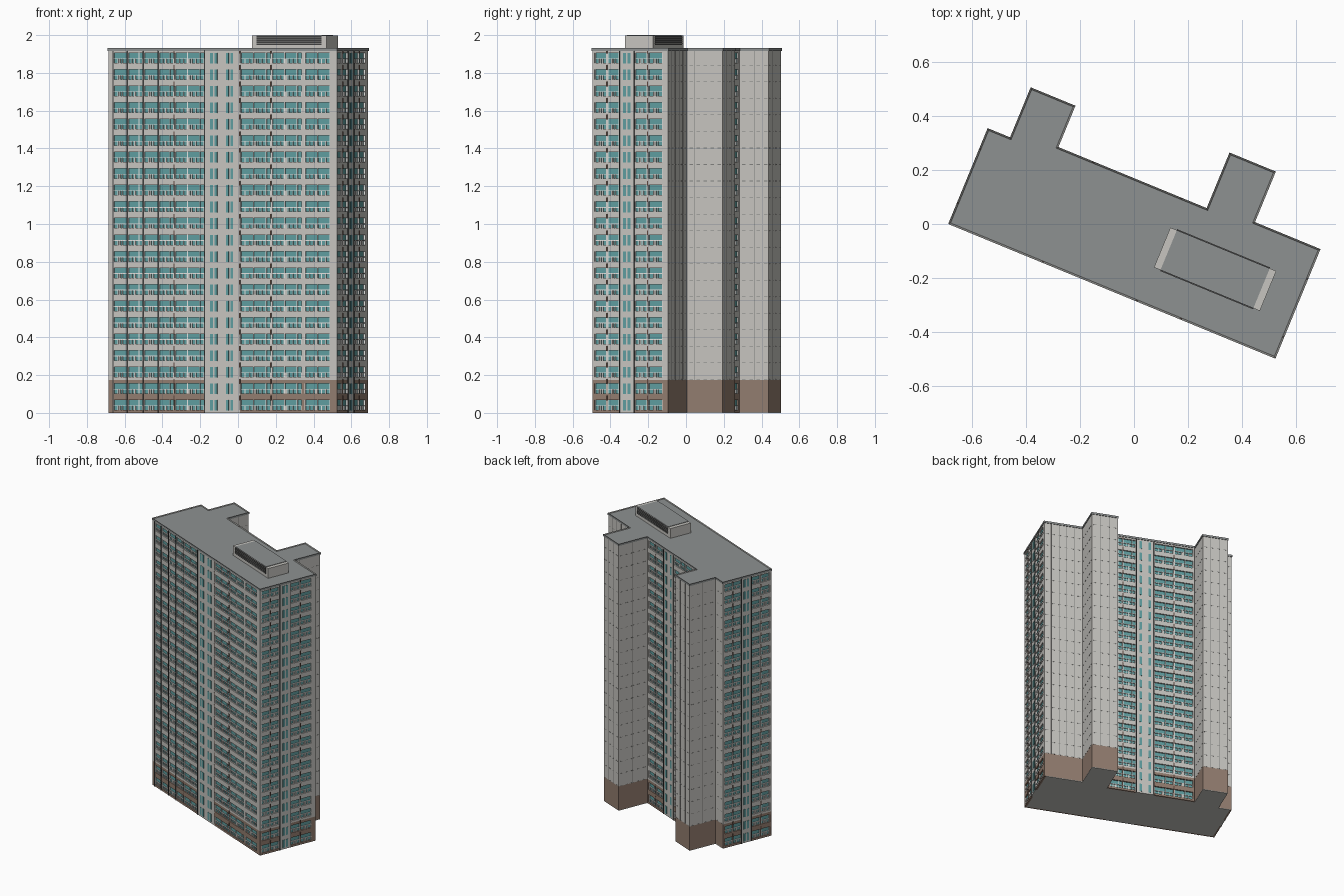
import bpy, bmesh, math
from mathutils import Matrix, Vector

if "Cube" in bpy.data.objects:
    bpy.data.objects.remove(bpy.data.objects["Cube"])

FLOORS, PITCH = 22, 0.0875
BASE, EAVES, LIP = 0.175, 1.92, 0.004
RECESS = 0.016
PLACE = Matrix.Translation((-0.69, 0, 0)) @ Matrix.Rotation(math.radians(-22.37), 4, 'Z')


def material(name, rgb):
    m = bpy.data.materials.new(name)
    m.use_nodes = True
    m.diffuse_color = (*rgb, 1)
    bsdf = next(n for n in m.node_tree.nodes if n.type == 'BSDF_PRINCIPLED')
    bsdf.inputs["Base Color"].default_value = (*rgb, 1)
    return m


WALL = material("pale grey wall", (0.57, 0.56, 0.53))
BROWN = material("brown base", (0.29, 0.205, 0.16))
GLASS = material("teal glass", (0.115, 0.34, 0.35))
WHITE = material("white frame", (0.78, 0.78, 0.76))
ROOF = material("roof grey", (0.27, 0.285, 0.285))
DARK = material("dark grey", (0.05, 0.05, 0.05))
RUST = material("dark brown", (0.11, 0.06, 0.045))
SEAM = material("seam grey", (0.22, 0.22, 0.21))

parts = {}


def part(name, mat):
    if name not in parts:
        parts[name] = (bmesh.new(), [mat])
    return parts[name][0]


class Face:
    """One straight facade: s runs along it, d points outward."""

    def __init__(self, start, end):
        self.o = Vector((*start, 0))
        run = Vector((*end, 0)) - self.o
        self.length = run.length
        self.t = run.normalized()
        self.n = Vector((self.t.y, -self.t.x, 0))

    def box(self, name, mat, s0, s1, d0, d1, z0, z1):
        c = self.o + self.t * (s0 + s1) / 2 + self.n * (d0 + d1) / 2
        c.z = (z0 + z1) / 2
        m = Matrix((self.t * (s1 - s0), self.n * (d1 - d0), Vector((0, 0, z1 - z0))))
        bmesh.ops.create_cube(part(name, mat), size=1,
                              matrix=Matrix.Translation(c) @ m.transposed().to_4x4())

    def wall(self, s0, s1, z0, z1, brown=True):
        cut = min(max(BASE if brown else 0, z0), z1)
        if cut > z0:
            self.box("base_panels", BROWN, s0, s1, -RECESS, -LIP, z0, cut)
        if z1 > cut:
            self.box("wall_panels", WALL, s0, s1, -RECESS, -LIP, cut, z1)


def prism(name, mat, outline, z0, z1):
    bm = part(name, mat)
    face = bm.faces.new([bm.verts.new((x, y, z0)) for x, y in outline])
    up = bmesh.ops.extrude_face_region(bm, geom=[face])["geom"]
    verts = [g for g in up if isinstance(g, bmesh.types.BMVert)]
    bmesh.ops.translate(bm, verts=verts, vec=(0, 0, z1 - z0))
    return bm


# Footprint, counter-clockwise from the front right corner
LEN = 1.314
PLAN = [(0, 0), (LEN, 0), (LEN, 0.44), (1.051, 0.44), (1.051, 0.643), (0.865, 0.643),
        (0.865, 0.42), (0.27, 0.42), (0.27, 0.586), (0.09, 0.586), (0.09, 0.385), (0, 0.385)]
SIDES = [Face(p, PLAN[(i + 1) % len(PLAN)]) for i, p in enumerate(PLAN)]
GLAZED = (0, 1, 6, 11)


def shrink():
    """Set each side in: deeply where glazed, slightly where blank."""
    pts = []
    for i, p in enumerate(PLAN):
        q = Vector(p)
        for j in (i - 1, i):
            j %= len(PLAN)
            q -= SIDES[j].n.xy * (RECESS if j in GLAZED else LIP)
        pts.append(q)
    return pts


# Main body
body = shrink()
prism("foundation", WALL, body, 0, 0.004)
prism("lower_body", BROWN, body, 0.004, BASE)
prism("upper_body", WALL, body, BASE, EAVES)


def window_bay(f, s0, s1):
    w = s1 - s0
    f.box("window_glass", GLASS, s0, s1, -RECESS, -RECESS + 0.003, 0.005, EAVES - 0.005)
    f.wall(s0, s1, 0, 0.015)
    for k in range(FLOORS):
        z = k * PITCH
        f.wall(s0, s1, z + 0.068, min(z + PITCH + 0.015, EAVES))
        f.box("window_rails", WHITE, s0, s1, -0.013, -0.006, z + 0.036, z + 0.040)
        n = max(2, round(w / 0.024))
        for i in range(n + 1):
            s = s0 + 0.002 + (w - 0.004) * i / n
            top = 0.068 if i % 3 == 0 else 0.036
            f.box("window_posts", WHITE, s - 0.002, s + 0.002, -0.013, -0.007, z + 0.015, z + top)
        # Low solid panel beneath part of each window
        f.box("sill_panels", WALL, s0 + w * 0.4, s0 + w * 0.52, -0.013, -0.008,
              z + 0.015, z + 0.036)


def glazed_side(f, bays, core, slots, pipes=(), brackets=()):
    for s0, s1 in bays:
        window_bay(f, s0, s1)
    # Piers fill every gap between bays
    edge = LIP if f is not SIDES[6] else 0
    stops = [edge] + [v for b in sorted(bays) for v in b] + [f.length - edge]
    for a, b in zip(stops[::2], stops[1::2]):
        if b - a > 0.001:
            f.wall(a, b, 0, EAVES, brown=not (core[0] <= (a + b) / 2 <= core[1]))
    # Narrow stair windows
    for s in slots:
        for k in range(FLOORS):
            z = k * PITCH
            f.box("stair_windows", GLASS, s - 0.008, s + 0.008, -0.006, -0.002, z + 0.012, z + 0.068)
    for s in pipes:
        f.box("drain_pipes", DARK, s - 0.002, s + 0.002, -0.006, 0, 0, EAVES)
    for s in brackets:
        for k in range(FLOORS):
            z = k * PITCH + 0.066
            f.box("balcony_brackets", RUST, s - 0.003, s + 0.003, -0.006, -0.001, z, z + 0.025)


glazed_side(SIDES[0],
            [(0.03, 0.108), (0.112, 0.199), (0.203, 0.285), (0.289, 0.376), (0.382, 0.549),
             (0.757, 0.930), (0.936, 1.107), (1.125, 1.27)],
            (0.549, 0.757), (0.593, 0.618, 0.684, 0.709),
            (0.03, 0.110, 0.201, 0.287, 0.554), (0.379, 0.755, 0.933))
glazed_side(SIDES[1], [(0.016, 0.083), (0.089, 0.155), (0.245, 0.316), (0.322, 0.405)],
            (0.155, 0.245), (0.188, 0.213), (0.158, 0.242), (0.086, 0.319))
glazed_side(SIDES[6], [(0.012, 0.098), (0.104, 0.19), (0.32, 0.45), (0.456, 0.583)],
            (0.19, 0.32), (0.225, 0.285), (0.195, 0.315), (0.101, 0.453))
glazed_side(SIDES[11], [(0.02, 0.08), (0.086, 0.145), (0.228, 0.296), (0.302, 0.37)],
            (0.145, 0.228), (0.174, 0.199), (0.148, 0.225), (0.083, 0.299))

# Blank gables: dashed floor joints and vertical panel joints
JOINTS = {2: (0.2, 0.4, 0.6, 0.8), 3: (0.2,), 4: (0.33, 0.67), 5: (0.5,),
          7: (0.5,), 8: (0.33, 0.67), 9: (0.5,), 10: (0.5,)}
for i, joints in JOINTS.items():
    f = SIDES[i]
    for t in joints:
        s = f.length * t
        f.box("panel_joints", SEAM, s - 0.0015, s + 0.0015, -0.006, -0.003, BASE, EAVES)
    n = max(2, round(f.length / 0.045))
    for k in range(2, FLOORS):
        for j in range(n):
            s = f.length * (j + 0.5) / n
            f.box("floor_joints", SEAM, s - 0.01, s + 0.01, -0.006, -0.003,
                  k * PITCH + 0.001, k * PITCH + 0.004)

# Roof slab with a thin raised rim
bm = prism("roof_slab", ROOF, PLAN, EAVES - 0.003, 1.931)
parts["roof_slab"][1].append(SEAM)
bm.normal_update()
top = max(bm.faces, key=lambda g: g.calc_center_median().z)
rim = bmesh.ops.inset_region(bm, faces=[top], thickness=0.007, use_even_offset=True)["faces"]
for g in rim:
    g.material_index = 1
bmesh.ops.translate(bm, verts=top.verts, vec=(0, 0, -0.005))

# Rooftop plant room with louvred long sides
U0, U1, V0, V1 = 0.768, 1.193, 0.142, 0.302
prism("plant_room", WALL, [(U0, V0), (U1, V0), (U1, V1), (U0, V1)], 1.92, 1.997)
prism("plant_room_roof", ROOF, [(U0 + 0.026, V0), (U1 - 0.026, V0),
                                (U1 - 0.026, V1), (U0 + 0.026, V1)], 1.997, 2.0)
for f in (Face((U0, V0), (U1, V0)), Face((U1, V1), (U0, V1))):
    f.box("louvre_panel", DARK, 0.026, f.length - 0.026, 0, 0.002, 1.948, 1.994)
    for k in range(4):
        z = 1.954 + k * 0.011
        f.box("louvre_slats", SEAM, 0.026, f.length - 0.026, 0.002, 0.004, z, z + 0.003)

# Turn every part into an object
for name, (bm, mats) in parts.items():
    bmesh.ops.recalc_face_normals(bm, faces=bm.faces)
    mesh = bpy.data.meshes.new(name)
    bm.to_mesh(mesh)
    bm.free()
    for m in mats:
        mesh.materials.append(m)
    mesh.transform(PLACE)
    bpy.context.collection.objects.link(bpy.data.objects.new(name, mesh))
